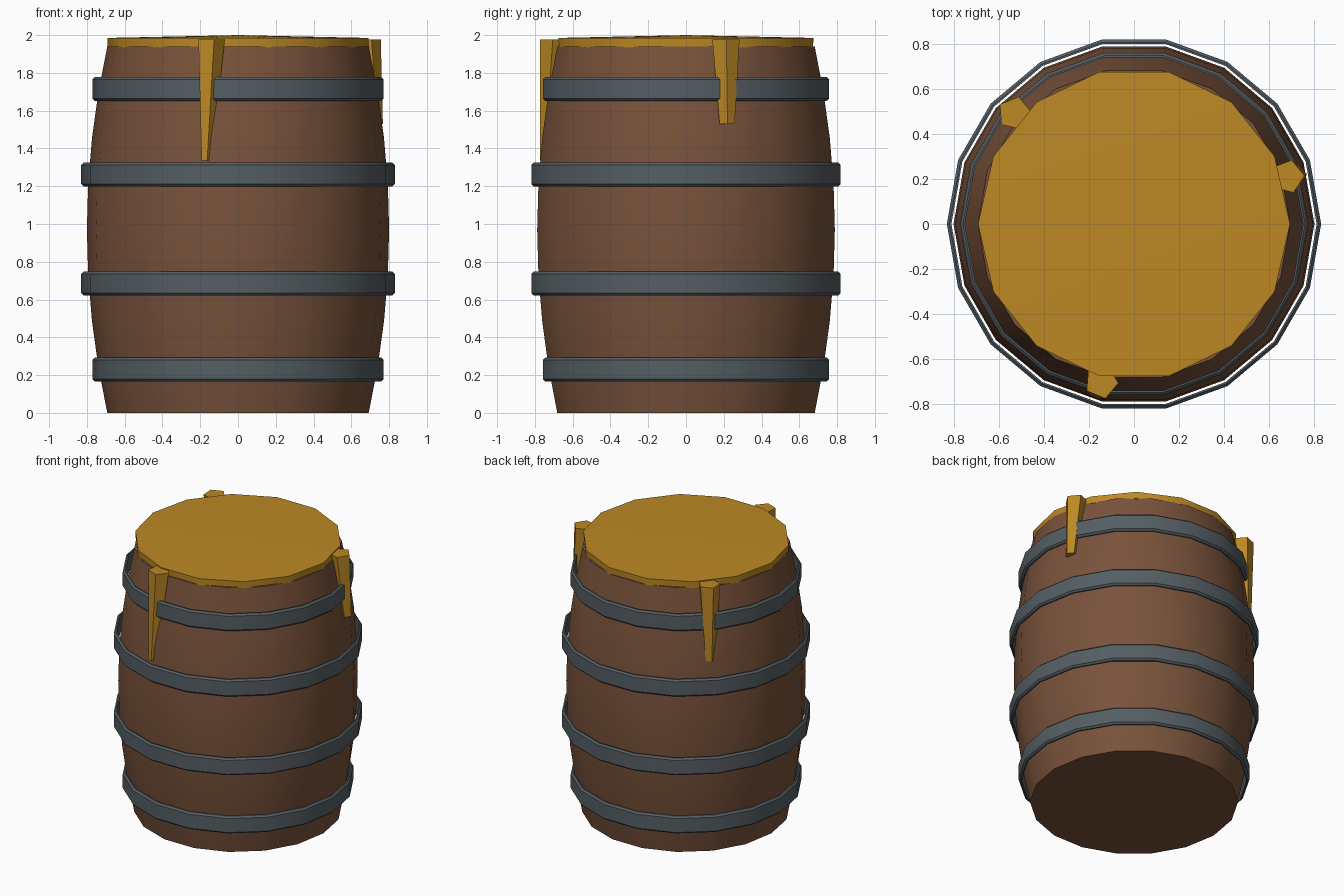
import bpy
import bmesh
from math import cos, sin, pi, radians

if "Cube" in bpy.data.objects:
    bpy.data.objects.remove(bpy.data.objects["Cube"], do_unlink=True)


def material(name, rgb):
    mat = bpy.data.materials.new(name)
    mat.use_nodes = True
    color = (*rgb, 1)
    mat.diffuse_color = color
    mat.node_tree.nodes["Principled BSDF"].inputs["Base Color"].default_value = color
    return mat


brown = material("brown wood", (0.19, 0.085, 0.043))
iron = material("dark iron", (0.089, 0.112, 0.125))
honey = material("golden honey", (0.51, 0.25, 0.018))


def ring(bm, center, radius, z, sides, start=0.0):
    return [bm.verts.new((center[0] + radius * cos(start + 2 * pi * i / sides),
                          center[1] + radius * sin(start + 2 * pi * i / sides), z))
            for i in range(sides)]


def bridge(bm, low, high):
    n = len(low)
    for i in range(n):
        j = (i + 1) % n
        bm.faces.new((low[i], low[j], high[j], high[i]))


def finish(bm, name, mat, smooth=True):
    bmesh.ops.recalc_face_normals(bm, faces=bm.faces)
    mesh = bpy.data.meshes.new(name)
    bm.to_mesh(mesh)
    bm.free()
    mesh.materials.append(mat)
    obj = bpy.data.objects.new(name, mesh)
    bpy.context.collection.objects.link(obj)
    if smooth:
        bpy.ops.object.select_all(action="DESELECT")
        obj.select_set(True)
        bpy.context.view_layer.objects.active = obj
        bpy.ops.object.shade_smooth_by_angle(angle=radians(30))
    return obj


ORIGIN = (0, 0)
SIDES = 18
HEIGHT = 1.94

# Bulging barrel body, closed at both ends
bm = bmesh.new()
steps = 8
rings = []
for k in range(steps + 1):
    t = 2 * k / steps - 1
    rings.append(ring(bm, ORIGIN, 0.80 - 0.108 * t * t, HEIGHT * k / steps, SIDES))
for low, high in zip(rings, rings[1:]):
    bridge(bm, low, high)
bm.faces.new(rings[0])
bm.faces.new(rings[-1])
finish(bm, "barrel_body", brown)

# Thin iron hoops with chamfered outer rims, standing just off the wood
HOOPS = (("bottom_hoop", 0.23, 0.77), ("lower_hoop", 0.685, 0.83),
         ("upper_hoop", 1.262, 0.83), ("top_hoop", 1.715, 0.77))
for name, z, radius in HOOPS:
    half, bevel, thick = 0.063, 0.012, 0.02
    profile = [(radius - thick, -half), (radius - bevel, -half), (radius, bevel - half),
               (radius, half - bevel), (radius - bevel, half), (radius - thick, half)]
    bm = bmesh.new()
    loops = [ring(bm, ORIGIN, r, z + dz, SIDES) for r, dz in profile]
    for a, b in zip(loops, loops[1:] + loops[:1]):
        bridge(bm, a, b)
    finish(bm, name, iron)

# Honey layer with a slightly raised centre
bm = bmesh.new()
low = ring(bm, ORIGIN, 0.69, 1.935, 14)
high = ring(bm, ORIGIN, 0.692, 1.985, 14)
bridge(bm, low, high)
bm.faces.new(low)
peak = bm.verts.new((0, 0, 2))
for i in range(14):
    bm.faces.new((high[i], high[(i + 1) % 14], peak))
finish(bm, "honey_top", honey)

# Five-sided tapering drips leaning over the rim
DRIPS = (("front_drip", (-0.145, -0.70), (-0.17, -0.748), 1.335, 0.027, 68),
         ("left_drip", (0.68, 0.21), (0.725, 0.217), 1.53, 0.042, 3),
         ("back_drip", (-0.53, 0.49), (-0.548, 0.507), 1.43, 0.036, 4))
for name, top, tip, z, tip_radius, turn in DRIPS:
    bm = bmesh.new()
    low = ring(bm, tip, tip_radius, z, 5, radians(turn))
    high = ring(bm, top, 0.076, 1.977, 5, radians(turn))
    bridge(bm, low, high)
    bm.faces.new(low)
    bm.faces.new(high)
    finish(bm, name, honey, smooth=False)
